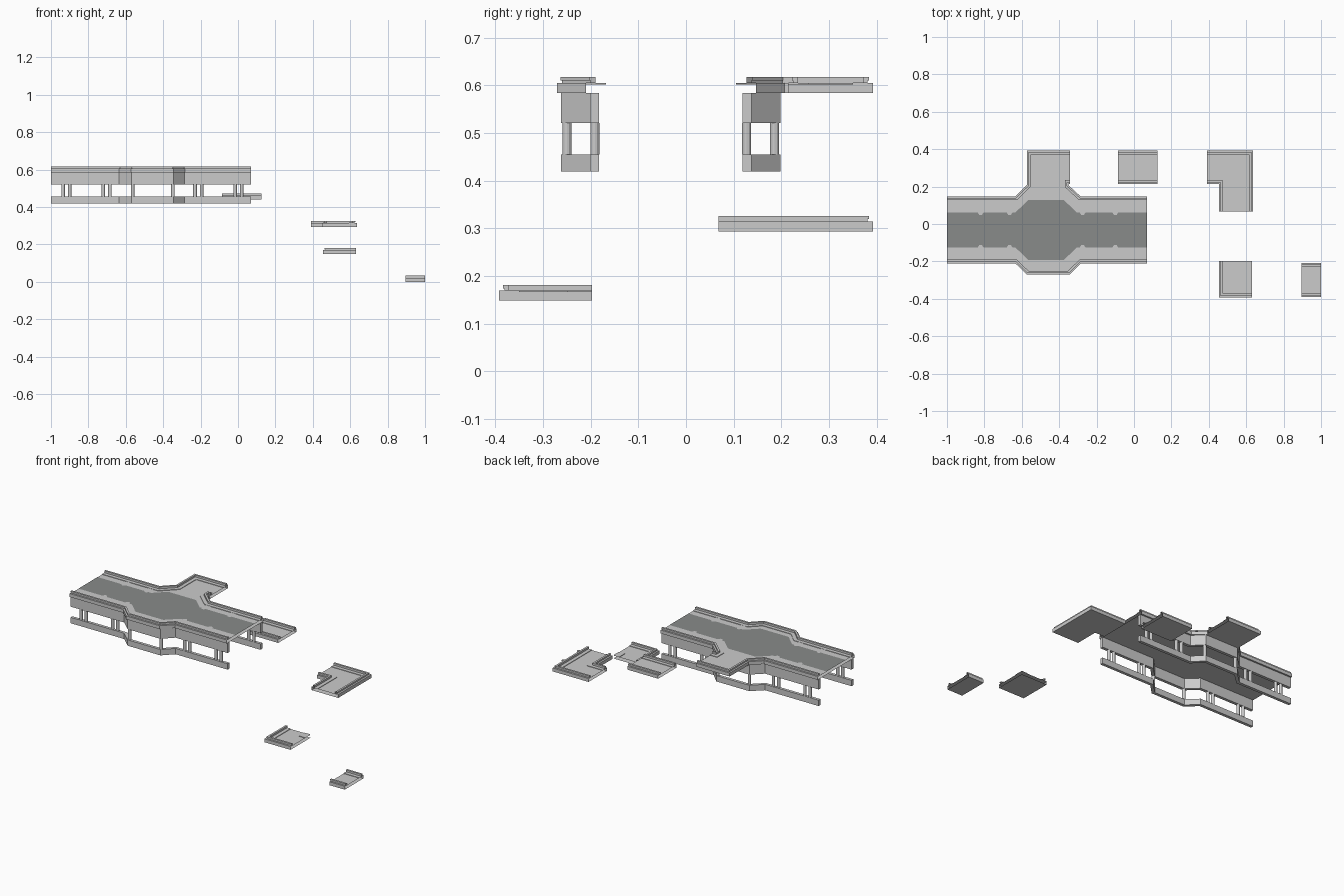
import bpy
import math
from mathutils import Vector

if "Cube" in bpy.data.objects:
    bpy.data.objects.remove(bpy.data.objects["Cube"])

MID = -0.032          # long axis of the bridge
DECK = 0.584          # underside height of the bridge deck

# inward offset and height: fascia, rail neck, rail cap, ledge, small step
CURB = [(0, 0), (0, .011), (0, .021), (.011, .021), (.011, .026), (.008, .026),
        (.008, .033), (.020, .033), (.020, .021), (.042, .021), (.042, .018)]


def make(name, verts, faces, mat=None):
    mesh = bpy.data.meshes.new(name)
    mesh.from_pydata(verts, [], faces)
    mesh.update()
    ob = bpy.data.objects.new(name, mesh)
    bpy.context.collection.objects.link(ob)
    if mat:
        mesh.materials.append(mat)
    return ob


def sweep(name, path, profile, z=0, closed=False):
    """Sweep a profile along a flat path with mitred corners; left is inward."""
    p = [Vector(q) for q in path]
    dirs = [(b - a).normalized() for a, b in zip(p, p[1:])]
    verts, faces = [], []
    for i, q in enumerate(p):
        d0, d1 = dirs[max(i - 1, 0)], dirs[min(i, len(dirs) - 1)]
        n0, n1 = Vector((-d0.y, d0.x)), Vector((-d1.y, d1.x))
        m = (n0 + n1) / (1 + n0.dot(n1))
        verts += [(q.x + m.x * o, q.y + m.y * o, z + h) for o, h in profile]
    k = len(profile)
    for i in range(len(p) - 1):
        for j in range(k if closed else k - 1):
            a, b = i * k + j, i * k + (j + 1) % k
            faces.append((a, a + k, b + k, b))
    if closed:
        faces.append(tuple(range(k)))
        faces.append(tuple(reversed(range(len(verts) - k, len(verts)))))
    return make(name, verts, faces)


def flat(name, outline, z, mat=None, down=False):
    """Single flat sheet facing up or down."""
    f = list(range(len(outline)))
    return make(name, [(x, y, z) for x, y in outline], [f[::-1] if down else f], mat)


def walkway(name, paths, z):
    """Floor, underside and curbs of one platform piece."""
    outline = [q for path in paths for q in path]
    flat(name + "_floor", outline, z + .018)
    flat(name + "_underside", outline, z, down=True)
    for i, path in enumerate(paths):
        sweep(f"{name}_curb_{i + 1}", path, CURB, z)


def mirror(points):
    return [(x, 2 * MID - y) for x, y in reversed(points)]


# main bridge with side landing
front = [(-1, -.21), (-.635, -.21), (-.572, -.271), (-.345, -.271), (-.283, -.21), (.07, -.21)]
back_right = [(.07, .147), (-.285, .147), (-.35, .207), (-.35, .215), (-.343, .215)]
landing = [(-.343, .392), (-.572, .392), (-.572, .209), (-.635, .147), (-1, .147)]
walkway("bridge", [front, back_right, landing], DECK)

# dark road inlay with wider middle
road = bpy.data.materials.new("road_grey")
road.diffuse_color = (.25, .26, .255, 1)
road.use_nodes = True
road.node_tree.nodes["Principled BSDF"].inputs["Base Color"].default_value = road.diffuse_color
edge = [(-1, -.125), (-.635, -.125), (-.565, -.192), (-.375, -.192), (-.305, -.125), (.07, -.125)]
flat("road_inlay", edge + mirror(edge), DECK + .0192, road)

# small light tabs along both road edges
for i, x in enumerate((-.82, -.665, -.275, -.1)):
    tab = [(x - .015, -.168), (x + .015, -.168), (x + .015, -.125),
           (x + .007, -.112), (x - .007, -.112), (x - .015, -.125)]
    # mirrored order keeps the sheet facing up
    flat(f"front_tab_{i + 1}", tab, DECK + .0205)
    flat(f"back_tab_{i + 1}", mirror(tab), DECK + .0205)

# side girders and lower beams
beam = [(-1, -.201), (-.635, -.201), (-.57, -.262), (-.345, -.262), (-.285, -.201), (.07, -.201)]
for side, path in (("front", beam), ("back", mirror(beam))):
    for part, lo, hi in (("girder", .521, DECK), ("lower_beam", .419, .455)):
        sweep(f"{side}_{part}", path, [(0, lo), (0, hi), (.018, hi), (.018, lo)], closed=True)

# round posts between girder and lower beam
posts = [(x, -.191) for x in (-.935, -.90, -.72, -.685, -.23, -.195, -.015, .02)]
posts += [(-.563, -.25), (-.348, -.25)]
N = 12
ring = [(.0095 * math.cos(2 * math.pi * k / N), .0095 * math.sin(2 * math.pi * k / N)) for k in range(N)]
for side, pts in (("front", posts), ("back", mirror(posts))):
    for i, (x, y) in enumerate(pts):
        v = [(x + a, y + b, h) for h in (.455, .521) for a, b in ring]
        f = [(k, (k + 1) % N, N + (k + 1) % N, N + k) for k in range(N)]
        make(f"{side}_post_{i + 1}", v, f)

# loose straight walkways
for name, x0, x1, y0, y1, z in (("long_straight", -.085, .125, .213, .392, .440),
                                ("short_straight", .895, 1, -.389, -.208, 0)):
    walkway(name, [[(x0, y0), (x1, y0)], [(x1, y1), (x0, y1)]], z)

# loose wide corner walkway
walkway("large_corner", [[(.39, .213), (.455, .213), (.455, .068)],
                         [(.635, .068), (.635, .392), (.39, .392)]], .293)

# loose small corner walkway with a raised inner corner plate
z = .148
outer = [(.455, -.197), (.455, -.392), (.632, -.392)]
flat("small_corner_floor", outer + [(.632, -.197)], z + .018)
flat("small_corner_underside", outer + [(.632, -.197)], z, down=True)
sweep("small_corner_curb", outer, CURB, z)
flat("small_corner_plate", [(.592, -.25), (.632, -.25), (.632, -.197), (.592, -.197)], z + .021)
sweep("small_corner_plate_edge", [(.592, -.197), (.592, -.25), (.632, -.25)], [(0, .018), (0, .021)], z)
